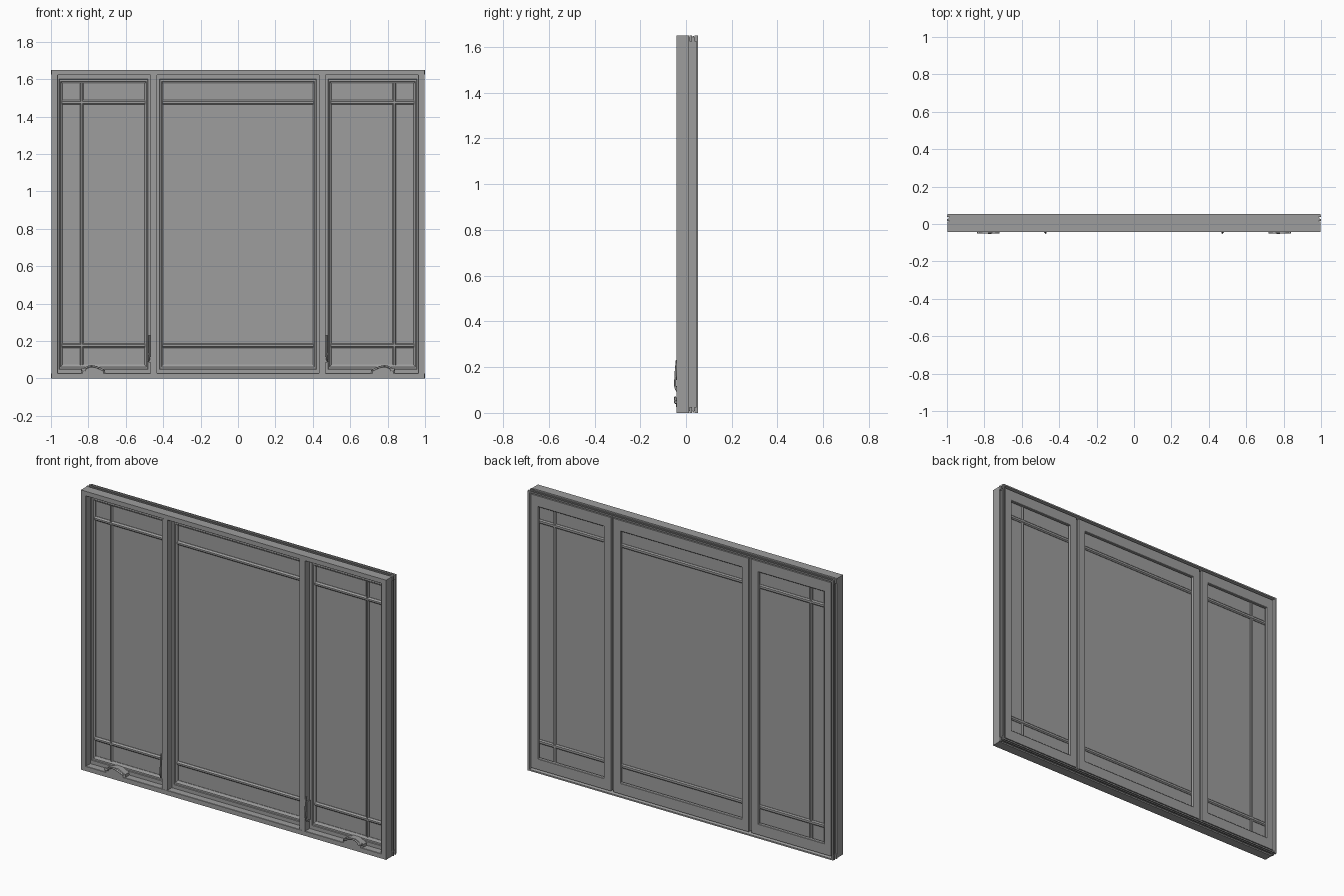
import bpy, bmesh, math
from mathutils import Vector

if "Cube" in bpy.data.objects:
    bpy.data.objects.remove(bpy.data.objects["Cube"], do_unlink=True)

grey = bpy.data.materials.new("window grey")
grey.use_nodes = True
GREY = (0.34, 0.34, 0.34, 1)
grey.diffuse_color = GREY
grey.node_tree.nodes["Principled BSDF"].inputs["Base Color"].default_value = GREY


def finish(name, bm):
    bmesh.ops.recalc_face_normals(bm, faces=bm.faces)
    me = bpy.data.meshes.new(name)
    bm.to_mesh(me)
    bm.free()
    me.materials.append(grey)
    ob = bpy.data.objects.new(name, me)
    bpy.context.collection.objects.link(ob)
    return ob


def skin(name, rings, closed):
    """Join equal rings of points; loop round when closed, else cap the ends."""
    bm = bmesh.new()
    vs = [[bm.verts.new(p) for p in r] for r in rings]
    n, m = len(rings), len(rings[0])
    for i in range(n if closed else n - 1):
        a, b = vs[i], vs[(i + 1) % n]
        for j in range(m):
            k = (j + 1) % m
            bm.faces.new((a[j], a[k], b[k], b[j]))
    if not closed:
        bm.faces.new(vs[0])
        bm.faces.new(vs[-1])
    return finish(name, bm)


def mitred_frame(name, x0, x1, z0, z1, profile, rail=1.0):
    """Sweep an (inset, y) profile round a rectangle; rail scales top and bottom."""
    corners = [(x0, z0, 1, 1), (x1, z0, -1, 1), (x1, z1, -1, -1), (x0, z1, 1, -1)]
    return skin(name, [[(x + sx * d, y, z + sz * d * rail) for d, y in profile]
                       for x, z, sx, sz in corners], True)


def box(name, x0, x1, y0, y1, z0, z1, bevel=0.0):
    ring = lambda z: [(x0, y0, z), (x1, y0, z), (x1, y1, z), (x0, y1, z)]
    ob = skin(name, [ring(z0), ring(z1)], False)
    if bevel:
        mod = ob.modifiers.new("Bevel", "BEVEL")
        mod.width, mod.segments = bevel, 2
    return ob


def bar(name, a, b, half, front, back):
    """Moulded glazing bar from a to b, given as (x, z) points, through the glass."""
    section = [(-half, 0.014), (-half * 0.55, front + 0.004), (-half * 0.4, front),
               (half * 0.4, front), (half * 0.55, front + 0.004), (half, 0.014),
               (half, 0.028), (half * 0.5, back), (-half * 0.5, back), (-half, 0.028)]
    upright = a[0] == b[0]
    return skin(name, [[(x + (w if upright else 0), y, z + (0 if upright else w))
                        for w, y in section] for x, z in (a, b)], False)


def tube(name, pts, radius, flat=1.0):
    """Smooth rod through a few points."""
    cu = bpy.data.curves.new(name, "CURVE")
    cu.dimensions = "3D"
    cu.bevel_depth, cu.bevel_resolution, cu.use_fill_caps = radius, 3, True
    sp = cu.splines.new("BEZIER")
    sp.bezier_points.add(len(pts) - 1)
    for bp, p in zip(sp.bezier_points, pts):
        bp.co = p
        bp.handle_left_type = bp.handle_right_type = "AUTO"
    cu.resolution_u = 6
    cu.materials.append(grey)
    ob = bpy.data.objects.new(name, cu)
    bpy.context.collection.objects.link(ob)
    return ob


H = 1.65
# Outer frame: front face, inner stop, rebate for the sashes, grooved outside
mitred_frame("outer_frame", -0.996, 0.996, 0, H, [
    (0, -0.042), (0.031, -0.042), (0.033, -0.040), (0.033, 0.000), (0.016, 0.000),
    (0.016, 0.034), (0.010, 0.053), (0.0, 0.053), (0.0, 0.046), (0.009, 0.046),
    (0.009, 0.036), (0.003, 0.036), (0.003, 0.028), (0.009, 0.028), (0.009, 0.014),
    (0.0, 0.014)], 0.85)

# Projecting ends of the head and the sill
for label, z0, z1 in (("sill", 0.0, 0.026), ("head", H - 0.026, H)):
    for side, s in (("left", 1), ("right", -1)):
        xs = sorted((s * 0.985, s * 1.0))
        box(f"{label}_end_{side}", *xs, 0.016, 0.026, z0, z1)
        box(f"{label}_end_lip_{side}", *xs, 0.038, 0.045, z0, z1)

# Mullions between the lights, with a slim neck between the sashes
for side, s in (("left", 1), ("right", -1)):
    x = s * 0.45
    skin(f"mullion_{side}", [[(x + a, y, z) for a, y in (
        (-0.018, -0.0415), (0.018, -0.0415), (0.018, 0.0), (0.007, 0.0), (0.007, 0.034),
        (-0.007, 0.034), (-0.007, 0.0), (-0.018, 0.0))] for z in (0.02, H - 0.02)], False)

# Sash section: inner stepped bead, glazing slot, broad sloped outer face
SASH = [(0, 0.002), (0.022, 0.002), (0.024, 0.005), (0.031, 0.005), (0.033, 0.008),
        (0.040, 0.014), (0.040, 0.024), (0.048, 0.034), (0.046, 0.044),
        (0.044, 0.046), (0, 0.046)]
Z0, Z1 = 0.018, H - 0.018
LOW, HIGH = 0.176, 1.476
for label, x0, x1, upright in (("right", -0.979, -0.459, -0.836),
                               ("centre", -0.441, 0.441, None),
                               ("left", 0.459, 0.979, 0.836)):
    mitred_frame(f"sash_{label}", x0, x1, Z0, Z1, SASH, 1.4)
    box(f"glass_{label}", x0 + 0.03, x1 - 0.03, 0.017, 0.025, Z0 + 0.04, Z1 - 0.04)
    for row, z in (("lower", LOW), ("upper", HIGH)):
        bar(f"{row}_bar_{label}", (x0 + 0.038, z), (x1 - 0.038, z), 0.012, 0.005, 0.034)
    if upright:
        bar(f"upright_bar_{label}", (upright, Z0 + 0.054), (upright, Z1 - 0.054),
            0.009, 0.007, 0.033)

# Crank handles and lock levers on the two side lights
for side, s in (("left", 1), ("right", -1)):
    cx = s * 0.775
    # Arched cover standing on the sill
    arch = [(-0.066, 0.026), (0.066, 0.026), (0.064, 0.044), (0.045, 0.054),
            (0.020, 0.066), (-0.020, 0.066), (-0.045, 0.054), (-0.064, 0.044)]
    cover = skin(f"crank_cover_{side}",
                 [[(cx + a * k, y, 0.026 + (z - 0.026) * k) for a, z in arch]
                  for y, k in ((0.0, 1.0), (-0.036, 1.0), (-0.043, 0.85))], False)
    # Folded arm and its knob
    tube(f"crank_arm_{side}", [(cx - s * 0.055, -0.045, 0.044), (cx - s * 0.02, -0.047, 0.060),
                               (cx + s * 0.015, -0.047, 0.066), (cx + s * 0.05, -0.046, 0.050)],
         0.005)
    box(f"crank_knob_{side}", cx + s * 0.052 - 0.012, cx + s * 0.052 + 0.012,
        -0.052, -0.036, 0.040, 0.054, 0.004)
    # Lock plate on the mullion, with a long curved lever
    px = s * 0.472
    box(f"lock_plate_{side}", px - 0.004, px + 0.004, -0.036, -0.004, 0.085, 0.20, 0.001)
    tube(f"lock_lever_{side}", [(px + s * 0.010, -0.030, 0.088), (px + s * 0.003, -0.044, 0.105),
                                (px + s * 0.001, -0.046, 0.16), (px + s * 0.001, -0.040, 0.232)],
         0.0045)
